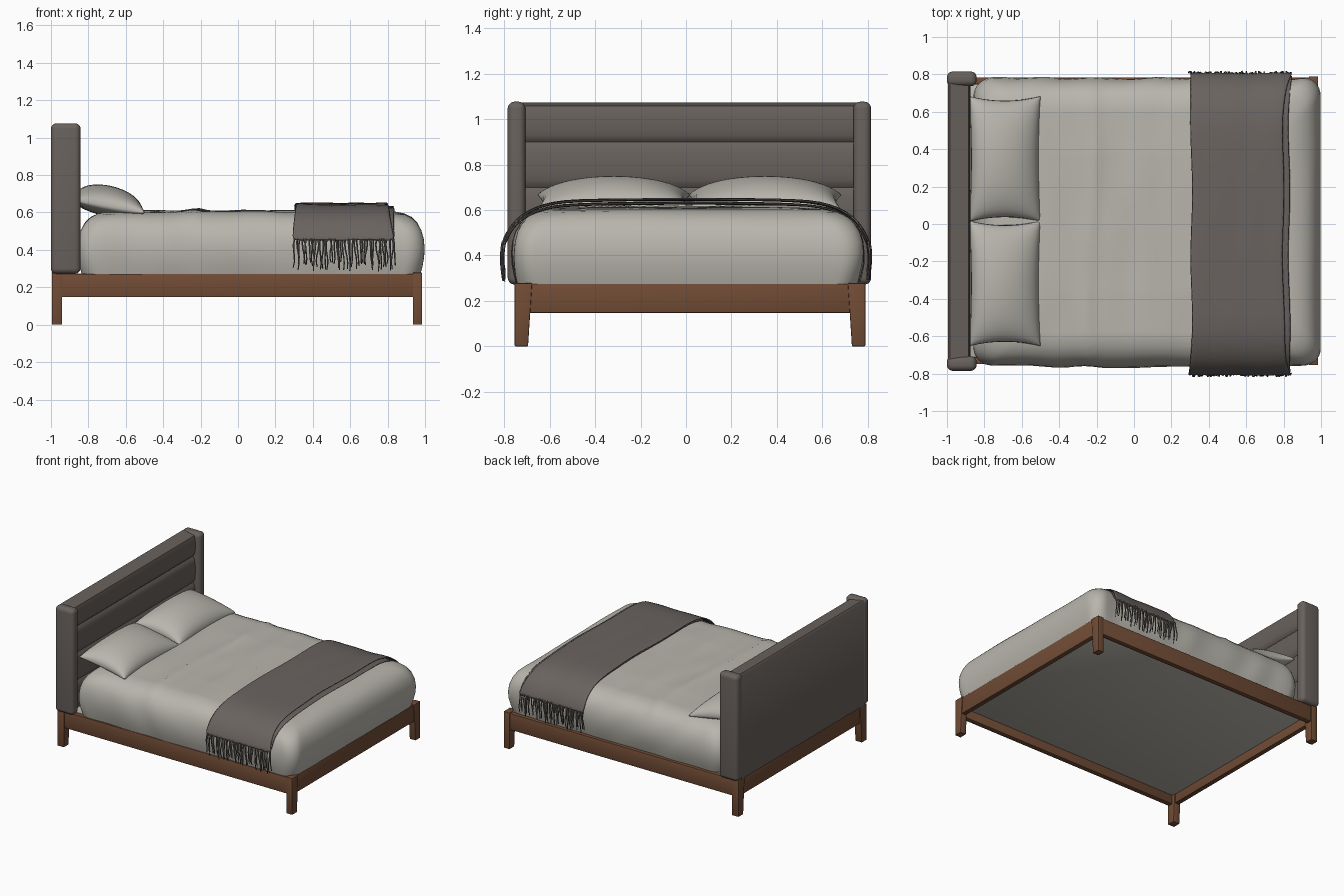
import bpy, bmesh, math, random
from mathutils import Vector, noise

if "Cube" in bpy.data.objects:
    bpy.data.objects.remove(bpy.data.objects["Cube"])

random.seed(4)


def material(name, rgb):
    m = bpy.data.materials.new(name)
    m.diffuse_color = (*rgb, 1)
    m.use_nodes = True
    m.node_tree.nodes["Principled BSDF"].inputs["Base Color"].default_value = m.diffuse_color
    return m


WOOD = material("walnut wood", (0.165, 0.072, 0.036))
LINEN = material("light linen", (0.48, 0.465, 0.415))
FABRIC = material("grey upholstery", (0.140, 0.121, 0.110))
THROW = material("grey wool", (0.142, 0.125, 0.115))


def finish(bm, name, mat, smooth=40):
    bmesh.ops.recalc_face_normals(bm, faces=bm.faces[:])
    me = bpy.data.meshes.new(name)
    bm.to_mesh(me)
    bm.free()
    ob = bpy.data.objects.new(name, me)
    bpy.context.collection.objects.link(ob)
    me.materials.append(mat)
    bpy.ops.object.select_all(action='DESELECT')
    ob.select_set(True)
    bpy.context.view_layer.objects.active = ob
    if smooth:
        bpy.ops.object.shade_smooth_by_angle(angle=math.radians(smooth))
    return ob


def box(name, lo, hi, mat, bevel=0.004, segments=2, shape=None):
    bm = bmesh.new()
    bmesh.ops.create_cube(bm, size=1)
    for v in bm.verts:
        v.co = Vector(lo[i] + (v.co[i] + 0.5) * (hi[i] - lo[i]) for i in range(3))
        if shape:
            shape(v.co)
    bmesh.ops.bevel(bm, geom=bm.edges[:], offset=bevel, segments=segments,
                    profile=0.5, affect='EDGES')
    return finish(bm, name, mat)


def loft(bm, rows, closed=False):
    """Join equal-length rows of points with quads."""
    vs = [[bm.verts.new(p) for p in row] for row in rows]
    n = len(rows[0])
    for a, b in zip(vs, vs[1:]):
        for i in range(n if closed else n - 1):
            j = (i + 1) % n
            bm.faces.new((a[i], a[j], b[j], b[i]))
    return vs


YC = 0.0175  # frame centre line

# Legs, tapering on their inner side, and rails between them
for sx, x0, x1 in (("head", -0.995, -0.94), ("foot", 0.935, 0.985)):
    for s, side in ((-1, "right"), (1, "left")):
        def taper(co, s=s):
            if co.z < 0.1 and abs(co.y - YC) < 0.72:
                co.y += s * 0.018
        ys = sorted((YC + s * 0.772, YC + s * 0.695))
        box(f"{sx}_{side}_leg", (x0, ys[0], 0), (x1, ys[1], 0.278), WOOD, shape=taper)
for s, side in ((-1, "right"), (1, "left")):
    ys = sorted((YC + s * 0.766, YC + s * 0.728))
    box(f"{side}_side_rail", (-0.96, ys[0], 0.147), (0.95, ys[1], 0.272), WOOD)
box("foot_rail", (0.942, YC - 0.72, 0.147), (0.979, YC + 0.72, 0.275), WOOD)
box("head_rail", (-0.985, YC - 0.72, 0.147), (-0.948, YC + 0.72, 0.275), WOOD)

# Base under the mattress
box("mattress_base", (-0.95, YC - 0.73, 0.215), (0.945, YC + 0.73, 0.275), LINEN)

# Headboard panel with four padded horizontal channels
HY = 0.015
prof = [(-0.995, 0.275), (-0.995, 1.06), (-0.985, 1.073)]
breaks = [1.073, 0.90, 0.70, 0.49, 0.275]
for z1, z0 in zip(breaks, breaks[1:]):
    for k in range(1, 12):
        t = k / 12
        prof.append((-0.897 + 0.022 * (4 * t * (1 - t)) ** 0.5, z1 + (z0 - z1) * t))
    prof.append((-0.897, z0))
bm = bmesh.new()
ends = loft(bm, [[(x, HY + y, z) for x, z in prof] for y in (-0.74, 0.74)], closed=True)
for e in ends:
    bm.faces.new(e)
finish(bm, "headboard_panel", FABRIC, 60)

# Headboard wings
for s, side in ((-1, "right"), (1, "left")):
    ys = sorted((HY + s * 0.80, HY + s * 0.722))
    box(f"{side}_headboard_wing", (-1.0, ys[0], 0.272), (-0.842, ys[1], 1.077),
        FABRIC, bevel=0.03, segments=5)


# Bedding: rounded rectangle rings stacked up the sides and in over the top
def ring(inset, z, cx=0.07, cy=0.008, a=0.928, b=0.772):
    a, b = a - inset, b - inset
    r = min(0.10, b * 0.9)
    pts = []
    corners = [(1, 1, 0), (-1, 1, 90), (-1, -1, 180), (1, -1, 270)]
    for sx, sy, start in corners:
        for k in range(9):
            t = math.radians(start + k * 90 / 8)
            pts.append((sx * (a - r) + r * math.cos(t), sy * (b - r) + r * math.sin(t)))
    out = []
    for i, p in enumerate(pts):
        out.append(p)
        if i % 9 == 8:
            q = pts[(i + 1) % 36]
            out += [(p[0] + (q[0] - p[0]) * k / 40, p[1] + (q[1] - p[1]) * k / 40)
                    for k in range(1, 40)]
    return [Vector((cx + x, cy + y, z)) for x, y in out]


levels = [(0.022, 0.272), (0.012, 0.31), (0.003, 0.36), (0.0, 0.41), (0.005, 0.46),
          (0.018, 0.505), (0.04, 0.543), (0.07, 0.572), (0.11, 0.592), (0.16, 0.603)]
levels += [(0.16 + 0.03 * k, 0.603 + 0.008 * min(1, k / 8)) for k in range(1, 21)]
rows = [ring(*lv) for lv in levels]
for row, (inset, z) in zip(rows, levels):
    for p in row:
        side = max(0.0, 1 - inset / 0.06)
        fold = noise.noise(Vector((p.x * 6 + p.z * 2, p.y * 6, p.z * 2)))
        p.y += side * 0.014 * fold * (1 if p.y > 0 else -1)
        if inset > 0.03:
            p.z += 0.007 * noise.noise(Vector((p.x * 7, p.y * 2.5, 3)))
            p.z += 0.010 * math.exp(-((p.x + 0.23 - 0.02 * math.sin(4 * p.y)) / 0.03) ** 2)
bm = bmesh.new()
vs = loft(bm, rows, closed=True)
bm.faces.new(vs[0])
bm.faces.new(vs[-1])
finish(bm, "bed_cover", LINEN, 50)

# Two plump pillows, raised at the headboard end
N = 24
for cy, side in ((0.348, "left"), (-0.318, "right")):
    bm = bmesh.new()
    for sgn, bulge in ((1, 0.112), (-1, 0.055)):
        rows = []
        for i in range(N + 1):
            u = -math.cos(math.pi * i / N)
            row = []
            for j in range(N + 1):
                v = -math.cos(math.pi * j / N)
                x = -0.69 - 0.19 * u * (1 - 0.05 * (1 - v * v))
                y = cy + 0.335 * v * (1 - 0.07 * (1 - u * u))
                h = bulge * max(0, (1 - u * u) * (1 - v * v)) ** 0.42
                row.append((x, y, 0.632 + 0.034 * u + sgn * h))
            rows.append(row)
        loft(bm, rows)
    bmesh.ops.remove_doubles(bm, verts=bm.verts[:], dist=0.0002)
    finish(bm, f"{side}_pillow", LINEN, 70)

# Folded throw: two cloth layers draped over the sides
half = [(0.14, 0.630), (0.28, 0.628), (0.42, 0.626), (0.54, 0.622), (0.63, 0.607),
        (0.70, 0.578), (0.75, 0.54), (0.782, 0.49), (0.797, 0.45)]
path = [(-y, z) for y, z in reversed(half)] + [(0, 0.630)] + half


def throw_layer(name, x0, x1, lift, flare):
    rows = []
    for y, z in path:
        drop = max(0, 0.63 - z) / 0.18
        row = []
        for k in range(15):
            t = k / 14
            a, b = x0 - 0.012 * drop, x1 + flare * drop
            x = a + (b - a) * t + 0.006 * math.sin(y * 9)
            wave = 0.005 * noise.noise(Vector((x * 9, y * 2, lift * 90)))
            out = lift * drop * 0.6 + wave * drop
            row.append((x, y + math.copysign(out, y), z + lift * (1 - drop) + wave))
        rows.append(row)
    bm = bmesh.new()
    loft(bm, rows)
    ob = finish(bm, name, THROW, 60)
    sol = ob.modifiers.new("thickness", 'SOLIDIFY')
    sol.thickness = 0.010
    sol.offset = 0
    sub = ob.modifiers.new("soften", 'SUBSURF')
    sub.levels = sub.render_levels = 1


throw_layer("throw_lower_layer", 0.315, 0.832, 0.0, 0.012)
throw_layer("throw_upper_layer", 0.305, 0.800, 0.017, 0.045)

# Fringe strands hanging from both ends of the throw
bm = bmesh.new()
for s in (-1, 1):
    for k in range(44):
        x = 0.305 + 0.53 * k / 43 + random.uniform(-0.004, 0.004)
        y = s * (0.800 + random.uniform(-0.004, 0.008))
        end = random.uniform(0.285, 0.335)
        lean, bend = random.uniform(-0.012, 0.012), random.uniform(-0.006, 0.006)
        rows = []
        for i in range(6):
            t = i / 5
            px = x + lean * t + bend * math.sin(t * math.pi * 2)
            py = y + s * 0.008 * math.sin(t * math.pi)
            r = 0.0052 - 0.002 * t
            rows.append([(px + r * math.cos(q * math.pi / 2.5),
                          py + r * math.sin(q * math.pi / 2.5),
                          0.462 + (end - 0.462) * t) for q in range(5)])
        vs = loft(bm, rows, closed=True)
        bm.faces.new(vs[0])
        bm.faces.new(vs[-1])
finish(bm, "throw_fringe", THROW, 80)
